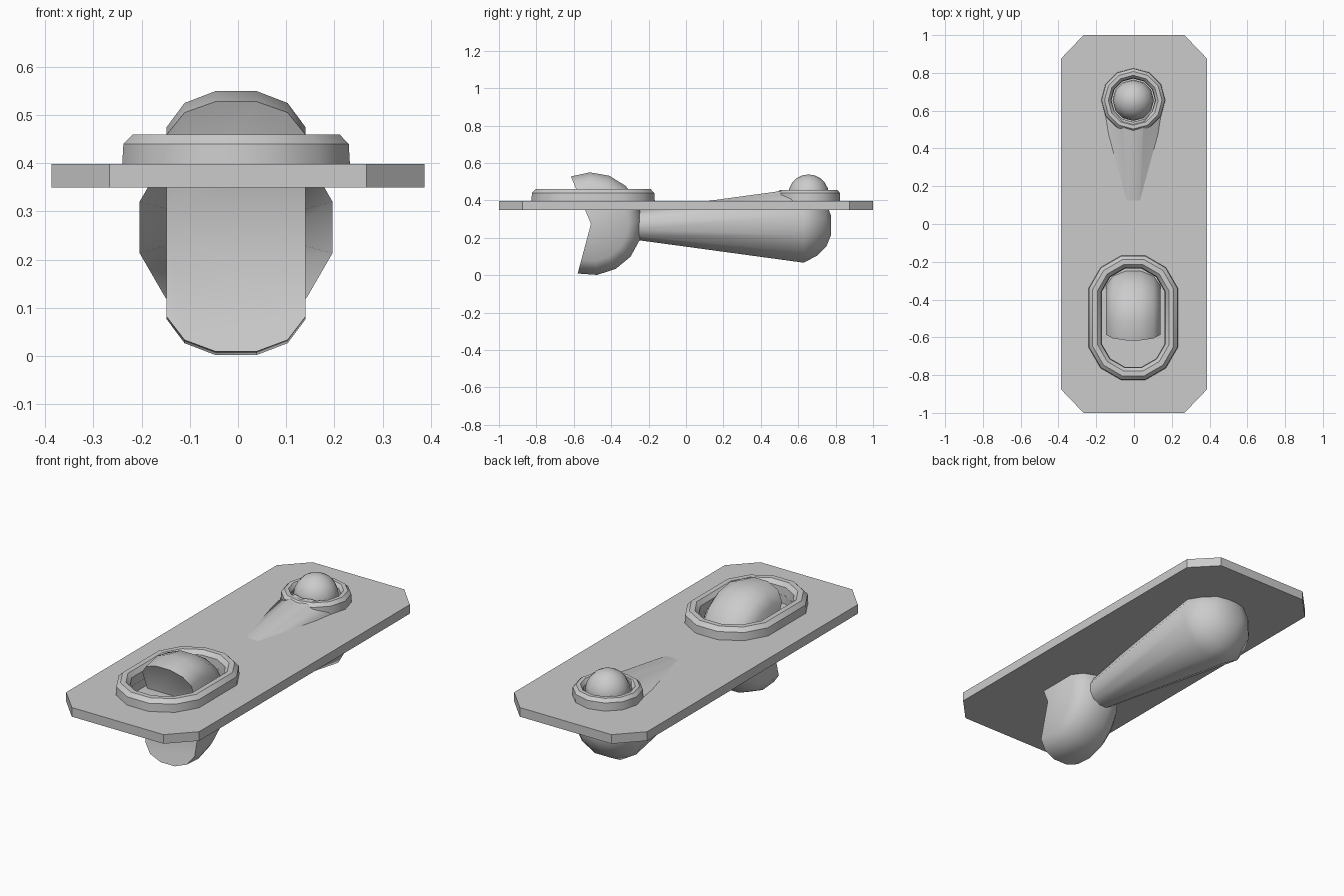
import bpy, bmesh
from math import pi, sin, cos, radians
from mathutils import Vector

if "Cube" in bpy.data.objects:
    bpy.data.objects.remove(bpy.data.objects["Cube"])

CX = -0.004  # the raised parts sit a hair left of the plate centre


def make(name, bm, smooth=None):
    bmesh.ops.remove_doubles(bm, verts=bm.verts, dist=1e-5)
    bmesh.ops.recalc_face_normals(bm, faces=bm.faces)
    me = bpy.data.meshes.new(name)
    bm.to_mesh(me)
    bm.free()
    ob = bpy.data.objects.new(name, me)
    bpy.context.collection.objects.link(ob)
    bpy.ops.object.select_all(action='DESELECT')
    bpy.context.view_layer.objects.active = ob
    ob.select_set(True)
    if smooth:
        bpy.ops.object.shade_smooth_by_angle(angle=radians(smooth))
    return ob


def loft(bm, loops, caps=True, closed=False):
    rows = [[bm.verts.new(p) for p in lp] for lp in loops]
    n = len(rows[0])
    pairs = list(zip(rows, rows[1:])) + ([(rows[-1], rows[0])] if closed else [])
    for a, b in pairs:
        for i in range(n):
            j = (i + 1) % n
            bm.faces.new((a[i], a[j], b[j], b[i]))
    if caps and not closed:
        bm.faces.new(rows[0])
        bm.faces.new(rows[-1])


def outline(r, z, cy, stretch, phase):
    # twelve-sided circle, optionally pulled apart into an oval along y
    pts = []
    for k in range(12):
        a = phase + k * pi / 6
        s = stretch if sin(a) > 0 else -stretch
        pts.append(Vector((CX + r * cos(a), cy + r * sin(a) + s, z)))
    return pts


def collar(name, profile, *shape):
    bm = bmesh.new()
    loft(bm, [outline(r, z, *shape) for r, z in profile], closed=True)
    return make(name, bm, 35)


def cut(target, *shape):
    # blind recess down to just above the plate underside
    r = shape[0]
    bm = bmesh.new()
    loft(bm, [outline(r, z, *shape[1:]) for z in (0.356, 0.6)])
    cutter = make("recess_cutter", bm)
    cutter.hide_render = True
    mod = target.modifiers.new("recess", 'BOOLEAN')
    mod.operation, mod.solver, mod.object = 'DIFFERENCE', 'EXACT', cutter
    bpy.context.view_layer.objects.active = target
    bpy.ops.object.modifier_apply(modifier=mod.name)
    bpy.data.objects.remove(cutter)


WHEEL_SHAPE = (-0.4965, 0.0935, pi / 12)
BALL_SHAPE = (0.655, 0.0, 0.0)

# base plate with chamfered corners
quarter = [(0.387, 0.875), (0.267, 1.0)]
corners = (quarter + [(-x, y) for x, y in quarter[::-1]]
           + [(-x, -y) for x, y in quarter] + [(x, -y) for x, y in quarter[::-1]])
bm = bmesh.new()
loft(bm, [[(x, y, z) for x, y in corners] for z in (0.35, 0.398)])
plate = make("base_plate", bm)

# tapered housing under the plate, turned about the y axis
bm = bmesh.new()
sections = [(-0.25, 0.083), (0.63, 0.207), (0.70, 0.168), (0.75, 0.118), (0.775, 0.055)]
loft(bm, [[(CX + r * cos(pi / 12 + k * pi / 6), y, 0.267 + r * sin(pi / 12 + k * pi / 6))
           for k in range(12)] for y, r in sections])
housing = make("tapered_housing", bm, 45)

# recesses inside the two collars
cut(plate, 0.172, *WHEEL_SHAPE)
cut(plate, 0.115, *BALL_SHAPE)
cut(housing, 0.115, *BALL_SHAPE)

# oval collar and round collar
collar("oval_collar", [(0.245, 0.39), (0.242, 0.44), (0.222, 0.46), (0.195, 0.46),
                       (0.176, 0.44), (0.172, 0.39)], *WHEEL_SHAPE)
collar("round_collar", [(0.17, 0.39), (0.168, 0.44), (0.152, 0.457), (0.132, 0.457),
                        (0.118, 0.44), (0.115, 0.39)], *BALL_SHAPE)

# open-mouthed wheel, a rounded section swept about the x axis
half = [(0.144, 0.0), (0.144, 0.2), (0.107, 0.25), (0.042, 0.275)]
section = half + [(-x, r) for x, r in half[::-1]]
bm = bmesh.new()
loops = []
for k in range(11):
    a = radians(-105 + 218 * k / 10)
    loops.append([(CX + x, -0.508 + r * cos(a), 0.275 + r * sin(a)) for x, r in section])
loft(bm, loops)
bmesh.ops.dissolve_degenerate(bm, edges=bm.edges, dist=1e-6)
make("thumb_wheel", bm, 58)

# ball stick
bm = bmesh.new()
bmesh.ops.create_uvsphere(bm, u_segments=12, v_segments=10, radius=0.109)
bmesh.ops.translate(bm, verts=bm.verts, vec=(CX, 0.655, 0.43))
make("ball", bm, 60)
